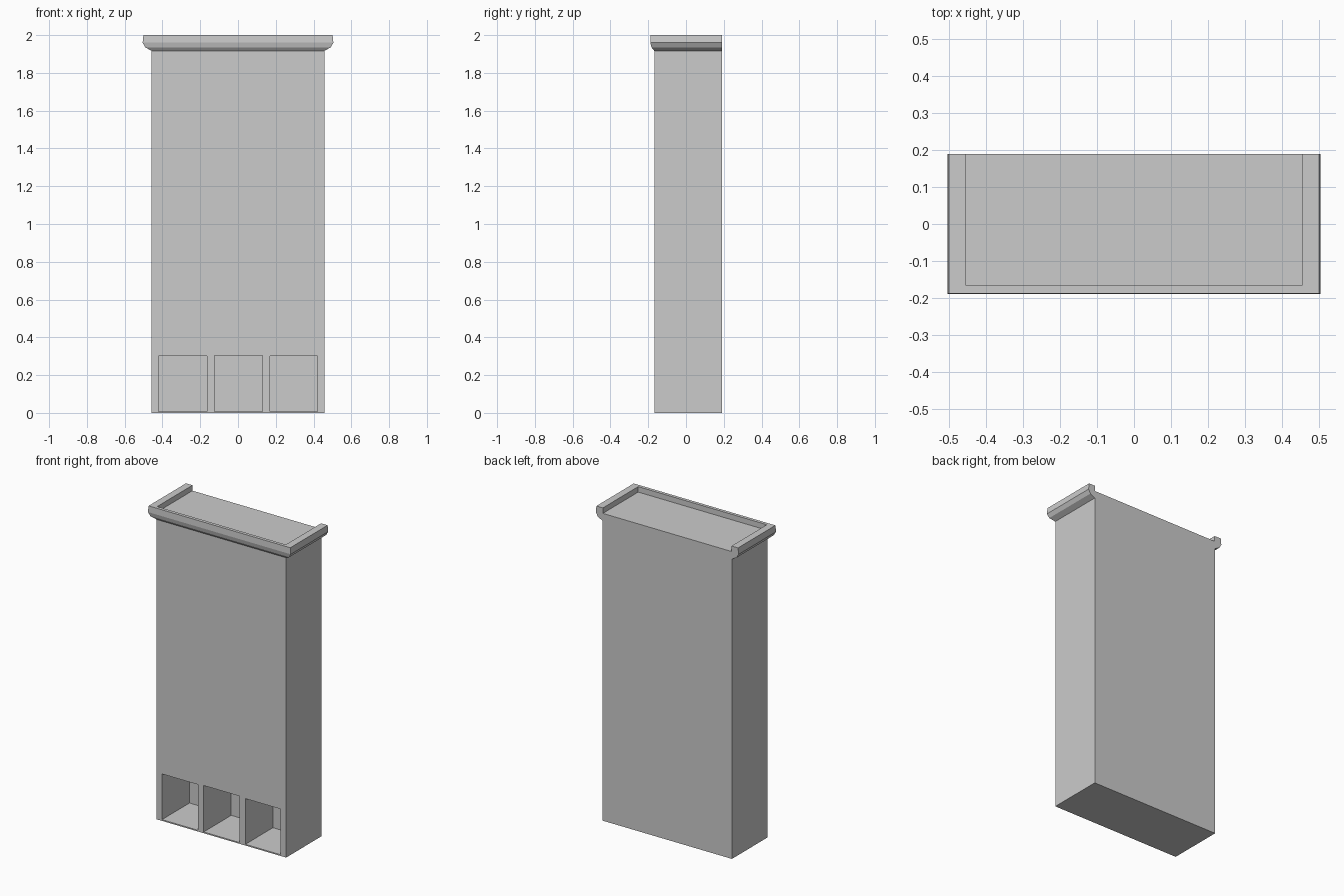
import bpy
import bmesh

if "Cube" in bpy.data.objects:
    bpy.data.objects.remove(bpy.data.objects["Cube"])

HALF_W, FRONT, BACK, BODY_TOP = 0.458, -0.168, 0.19, 1.965


def finish(name, bm):
    bmesh.ops.recalc_face_normals(bm, faces=bm.faces)
    mesh = bpy.data.meshes.new(name)
    bm.to_mesh(mesh)
    bm.free()
    obj = bpy.data.objects.new(name, mesh)
    bpy.context.collection.objects.link(obj)
    return obj


def box(name, lo, hi):
    bm = bmesh.new()
    bmesh.ops.create_cube(bm, size=1)
    for v in bm.verts:
        v.co = [(a + b) / 2 + c * (b - a) for a, b, c in zip(lo, hi, v.co)]
    return finish(name, bm)


# Tall cabinet body
body = box("cabinet_body", (-HALF_W, FRONT, 0), (HALF_W, BACK, BODY_TOP))

# Three open cubbies cut into the foot of the front
for i, (x0, x1, top) in enumerate([(-0.42, -0.165, 0.30), (-0.125, 0.13, 0.305), (0.17, 0.42, 0.30)]):
    cutter = box(f"cubby_cutter_{i + 1}", (x0, FRONT - 0.1, 0.008), (x1, 0.11, top))
    cutter.hide_render = True
    mod = body.modifiers.new(f"cubby_{i + 1}", 'BOOLEAN')
    mod.operation = 'DIFFERENCE'
    mod.solver = 'EXACT'
    mod.object = cutter
    bpy.context.view_layer.objects.active = body
    bpy.ops.object.modifier_apply(modifier=mod.name)
    bpy.data.objects.remove(cutter)

# Cornice: profile (outward, z) swept round left, front and right, open at the back
profile = [(-0.003, 1.917), (0.0, 1.917), (0.033, 1.935), (0.047, 1.96), (0.043, 2.0), (-0.003, 2.0)]
FRONT_DEPTH = 0.45  # the overhang is shallower at the front
bm = bmesh.new()
rings = []
for side, at_front in [(-1, False), (-1, True), (1, True), (1, False)]:
    rings.append([bm.verts.new((side * (HALF_W + t), FRONT - t * FRONT_DEPTH if at_front else BACK, z))
                  for t, z in profile])
n = len(profile)
for a, b in zip(rings, rings[1:]):
    for i in range(n):
        j = (i + 1) % n
        bm.faces.new((a[i], a[j], b[j], b[i]))
bm.faces.new(rings[0])
bm.faces.new(rings[-1])
finish("cornice", bm)
